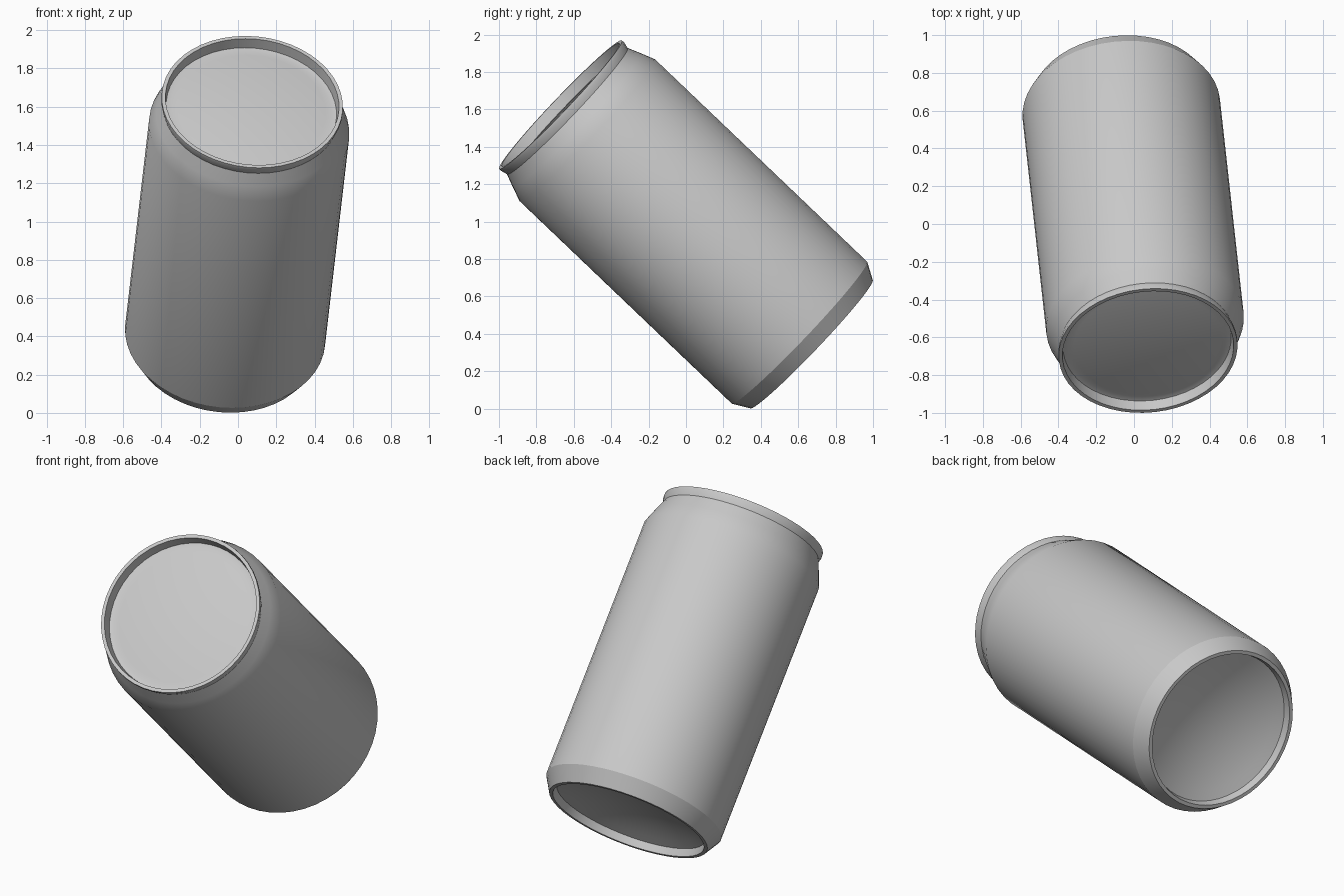
import bpy, bmesh
from math import sin, cos, pi, radians
from mathutils import Vector, Matrix

if "Cube" in bpy.data.objects:
    bpy.data.objects.remove(bpy.data.objects["Cube"], do_unlink=True)

SEGMENTS = 48
HALF = 0.93                                   # half the height of the can
AXIS = Vector((0.08, -0.721, 0.688))          # the can leans toward the front
PLACE = (Matrix.Translation((0, 0, 0.985))
         @ AXIS.to_track_quat('Z', 'Y').to_matrix().to_4x4())

metal = bpy.data.materials.new("light_grey_metal")
metal.use_nodes = True
grey = (0.58, 0.58, 0.58, 1)
metal.diffuse_color = grey
metal.node_tree.nodes["Principled BSDF"].inputs["Base Color"].default_value = grey


def lathe(name, profile):
    """Turn a (radius, height) profile about the can's axis."""
    bm = bmesh.new()
    rings = []
    for r, z in profile:
        rings.append([bm.verts.new((r * cos(2 * pi * j / SEGMENTS),
                                    r * sin(2 * pi * j / SEGMENTS), z))
                      for j in range(SEGMENTS)])
    for low, high in zip(rings, rings[1:]):
        for j in range(SEGMENTS):
            k = (j + 1) % SEGMENTS
            bm.faces.new((low[j], low[k], high[k], high[j]))
    bmesh.ops.remove_doubles(bm, verts=bm.verts[:], dist=1e-5)
    mesh = bpy.data.meshes.new(name)
    bm.to_mesh(mesh)
    bm.free()
    mesh.materials.append(metal)
    obj = bpy.data.objects.new(name, mesh)
    bpy.context.collection.objects.link(obj)
    obj.matrix_world = PLACE
    bpy.ops.object.select_all(action='DESELECT')
    obj.select_set(True)
    bpy.context.view_layer.objects.active = obj
    bpy.ops.object.shade_smooth_by_angle(angle=radians(28))


# Concave base: domed centre, then a short wall down to the standing rim
DOME_RADIUS, DOME_RISE = 0.445, 0.085
dome = [(DOME_RADIUS * t / 8, -HALF + 0.045 + DOME_RISE * (1 - (t / 8) ** 2))
        for t in range(9)]
lathe("base_dome", dome + [(0.453, -HALF)])

# Outer shell: standing rim, chamfer, straight wall, shoulder, neck, top rim
lathe("can_body", [(0.453, -HALF), (0.474, -HALF), (0.525, -HALF + 0.09),
                   (0.525, HALF - 0.2), (0.495, HALF - 0.12),
                   (0.467, HALF - 0.05), (0.476, HALF - 0.015),
                   (0.475, HALF), (0.455, HALF)])

# Recessed lid with a shallow ring near its edge
lathe("top_lid", [(0.455, HALF), (0.447, HALF - 0.06), (0.42, HALF - 0.064),
                  (0.39, HALF - 0.057), (0, HALF - 0.057)])
